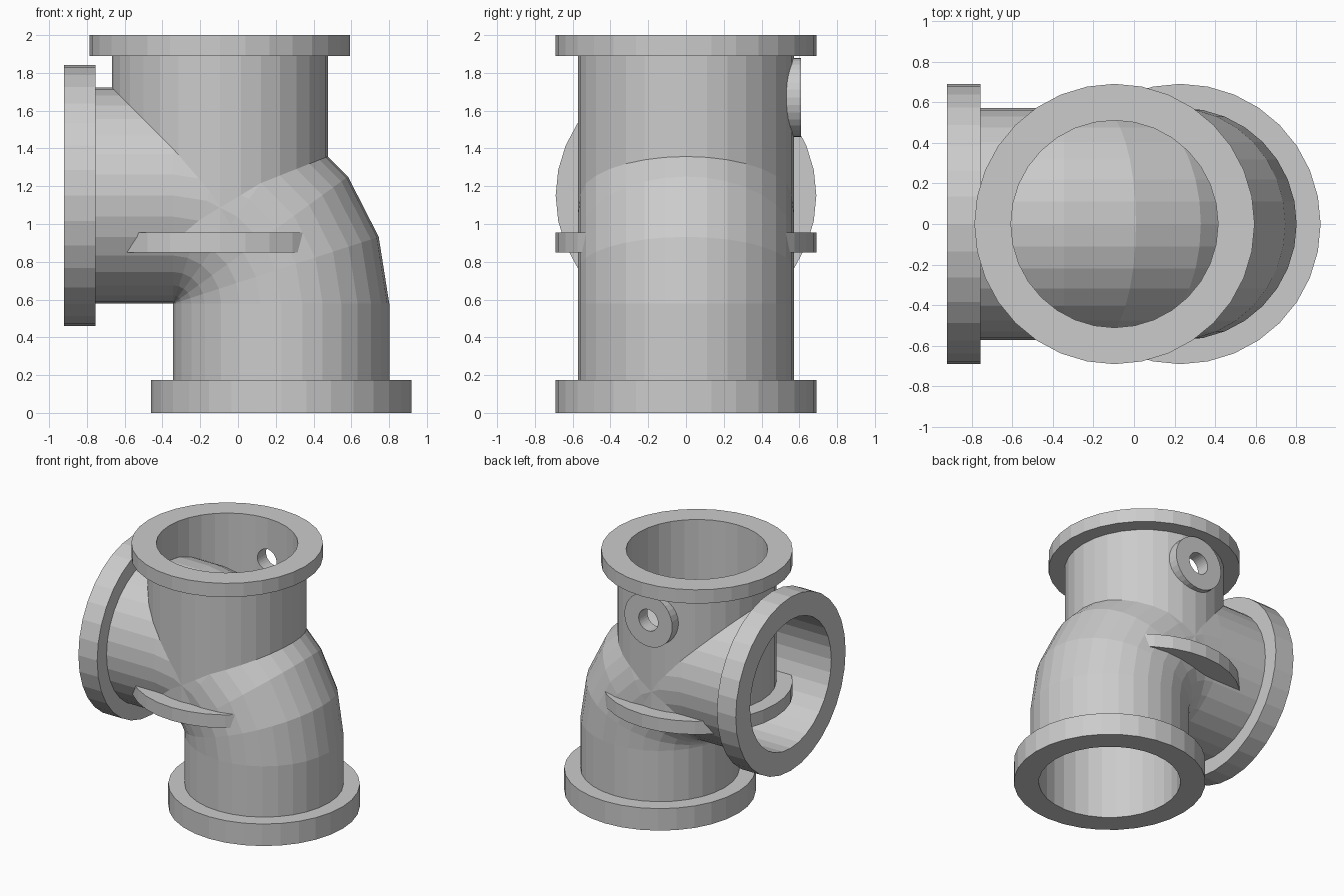
import bpy, bmesh
from math import sin, cos, pi, radians
from mathutils import Vector

if "Cube" in bpy.data.objects:
    bpy.data.objects.remove(bpy.data.objects["Cube"])

SIDES = 32
FLANGE, PIPE, BORE = 0.69, 0.572, 0.51
Y = Vector((0, 1, 0))


def skin(name, stations, sides=SIDES):
    """Closed tube wall from rings: (centre, in-plane axis u, axis v, radius)."""
    bm = bmesh.new()
    rings = []
    for c, u, v, r in stations:
        rings.append([bm.verts.new(Vector(c) + r * (cos(a) * Vector(u) + sin(a) * Vector(v)))
                      for a in (2 * pi * i / sides for i in range(sides))])
    for k, a in enumerate(rings):
        b = rings[(k + 1) % len(rings)]
        for i in range(sides):
            j = (i + 1) % sides
            bm.faces.new((a[i], a[j], b[j], b[i]))
    bmesh.ops.recalc_face_normals(bm, faces=bm.faces)
    me = bpy.data.meshes.new(name)
    bm.to_mesh(me)
    bm.free()
    ob = bpy.data.objects.new(name, me)
    bpy.context.collection.objects.link(ob)
    return ob


# Flanged elbow: vertical leg at x=0.23 bending to a horizontal leg at z=1.15
CX, CZ, BEND = -0.344, 0.578, 0.573


def low(z, r):
    return ((CX + BEND, 0, z), (1, 0, 0), Y, r)


def side(x, r):
    return ((x, 0, CZ + BEND), (0, 0, 1), Y, r)


def bend(r):
    out = []
    for k in range(6):
        t = radians(18 * k)
        d = Vector((cos(t), 0, sin(t)))
        out.append((Vector((CX, 0, CZ)) + BEND * d, d, Y, r))
    return out


skin("elbow_pipe",
     [low(0, FLANGE), low(0.175, FLANGE), low(0.175, PIPE)] + bend(PIPE)
     + [side(-0.755, PIPE), side(-0.755, FLANGE), side(-0.92, FLANGE), side(-0.92, BORE)]
     + bend(BORE)[::-1] + [low(0, BORE)])

# Straight spool with a flange at each end, passing into the elbow
SX = -0.096
spool = skin("top_spool", [((SX, 0, z), (1, 0, 0), Y, r) for z, r in (
    (0.85, BORE), (0.85, FLANGE), (0.955, FLANGE), (0.955, PIPE),
    (1.89, PIPE), (1.89, FLANGE), (2.0, FLANGE), (2.0, BORE))])

# Small round port boss on the back of the spool
skin("port_boss", [((SX, y, 1.67), (1, 0, 0), (0, 0, 1), r) for y, r in (
    (0.515, 0.085), (0.515, 0.21), (0.61, 0.21), (0.61, 0.085))])

# Drill the port through the spool wall
bpy.ops.mesh.primitive_cylinder_add(vertices=SIDES, radius=0.085, depth=0.3,
                                    location=(SX, 0.55, 1.67), rotation=(pi / 2, 0, 0))
drill = bpy.context.object
drill.name = "port_drill"
drill.hide_render = True
mod = spool.modifiers.new("port_hole", 'BOOLEAN')
mod.operation = 'DIFFERENCE'
mod.solver = 'EXACT'
mod.object = drill
bpy.context.view_layer.objects.active = spool
bpy.ops.object.modifier_apply(modifier=mod.name)
bpy.data.objects.remove(drill)
